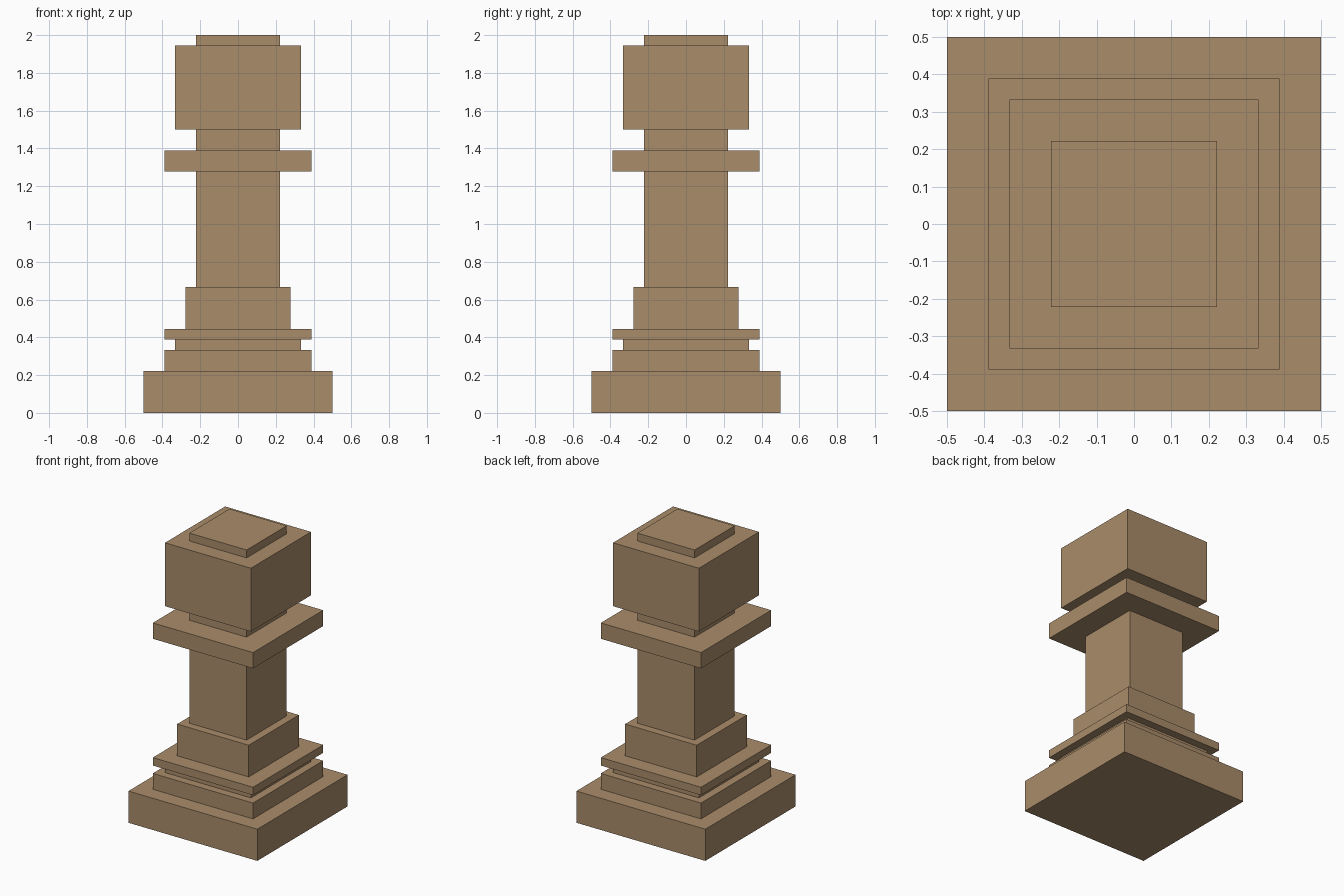
import bpy
import bmesh
from mathutils import Matrix, Vector

cube = bpy.data.objects.get("Cube")
if cube:
    bpy.data.objects.remove(cube, do_unlink=True)

UNIT = 1 / 18  # the whole piece sits on a grid of this step

wood = bpy.data.materials.new("tan_wood")
wood.use_nodes = True
TAN = (0.40, 0.262, 0.144, 1)
wood.diffuse_color = TAN
wood.node_tree.nodes["Principled BSDF"].inputs["Base Color"].default_value = TAN


def block(name, half_width, bottom, top):
    """Square block centred on the z axis, sized in grid steps."""
    bm = bmesh.new()
    size = Vector((2 * half_width, 2 * half_width, top - bottom)) * UNIT
    centre = Vector((0, 0, (top + bottom) / 2)) * UNIT
    bmesh.ops.create_cube(bm, size=1, matrix=Matrix.LocRotScale(centre, None, size))
    mesh = bpy.data.meshes.new(name)
    bm.to_mesh(mesh)
    bm.free()
    mesh.materials.append(wood)
    bpy.context.collection.objects.link(bpy.data.objects.new(name, mesh))


# Tiers from the ground up: name, half width, height
tiers = [
    ("base", 9, 4),
    ("base_step", 7, 2),
    ("base_groove", 6, 1),
    ("base_rim", 7, 1),
    ("lower_stem", 5, 4),
    ("stem", 4, 11),
    ("collar", 7, 2),
    ("neck", 4, 2),
    ("head", 6, 8),
    ("head_cap", 4, 1),
]
level = 0
for name, half_width, height in tiers:
    block(name, half_width, level, level + height)
    level += height
